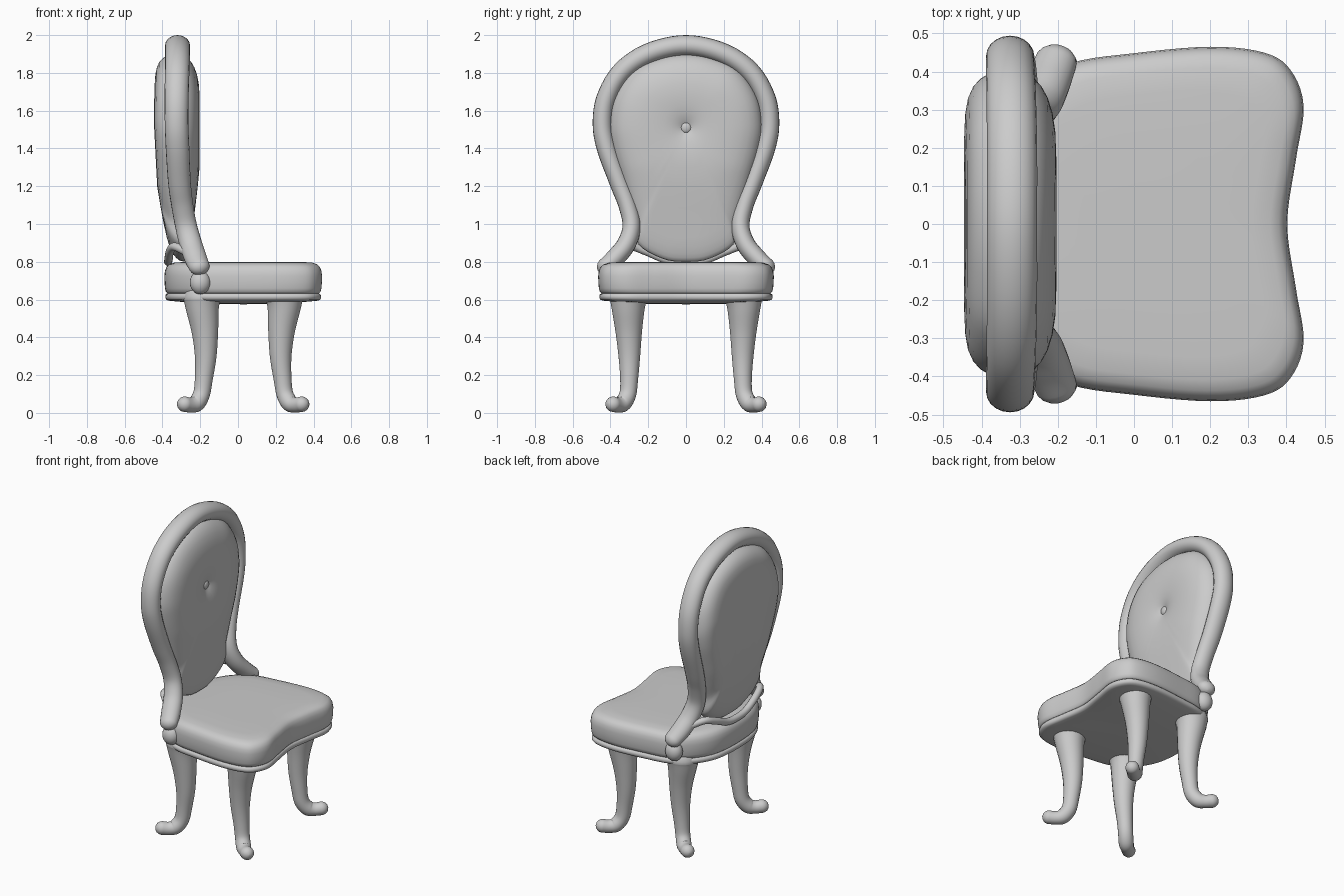
import bpy, bmesh, math
from mathutils import Vector

if "Cube" in bpy.data.objects:
    bpy.data.objects.remove(bpy.data.objects["Cube"])


def spline(pts, steps, closed=False):
    """Catmull-Rom interpolation through points of any dimension."""
    n, out = len(pts), []
    get = (lambda i: pts[i % n]) if closed else (lambda i: pts[max(0, min(n - 1, i))])
    for i in range(n if closed else n - 1):
        p = [get(i + k) for k in (-1, 0, 1, 2)]
        for s in range(steps):
            t = s / steps
            out.append(tuple(0.5 * (2 * b + (c - a) * t + (2 * a - 5 * b + 4 * c - d) * t * t
                             + (3 * b - a - 3 * c + d) * t ** 3) for a, b, c, d in zip(*p)))
    if not closed:
        out.append(tuple(pts[-1]))
    return out


def loft(name, rings):
    """Skin a list of equal-length rings and close both ends."""
    bm = bmesh.new()
    rows = [[bm.verts.new(p) for p in r] for r in rings]
    n = len(rows[0])
    for a, b in zip(rows, rows[1:]):
        for i in range(n):
            j = (i + 1) % n
            bm.faces.new((a[i], a[j], b[j], b[i]))
    bm.faces.new(rows[0])
    bm.faces.new(rows[-1])
    bmesh.ops.recalc_face_normals(bm, faces=bm.faces)
    me = bpy.data.meshes.new(name)
    bm.to_mesh(me)
    bm.free()
    me.shade_smooth()
    ob = bpy.data.objects.new(name, me)
    bpy.context.collection.objects.link(ob)
    return ob


def sweep(name, pts, ref, aspect=1.0, steps=6, sides=20):
    """Round-ended tube through (x, y, z, radius) points."""
    path = spline(pts, steps)
    P = [Vector(p[:3]) for p in path]
    ref, rings = Vector(ref), []

    def ring(c, t, r):
        u = t.cross(ref).normalized()
        v = u.cross(t).normalized()
        ang = [2 * math.pi * k / sides for k in range(sides)]
        return [c + u * r * math.cos(a) + v * r * aspect * math.sin(a) for a in ang]

    last = len(P) - 1
    angles = [math.radians(a) for a in (3, 25, 45, 65, 80)]
    t0, t1 = (P[1] - P[0]).normalized(), (P[-1] - P[-2]).normalized()
    r0, r1 = path[0][3], path[-1][3]
    rings += [ring(P[0] - t0 * r0 * math.cos(a), t0, r0 * math.sin(a)) for a in angles]
    for i in range(last + 1):
        t = (P[min(i + 1, last)] - P[max(i - 1, 0)]).normalized()
        rings.append(ring(P[i], t, path[i][3]))
    rings += [ring(P[-1] + t1 * r1 * math.cos(a), t1, r1 * math.sin(a)) for a in reversed(angles)]
    return loft(name, rings)


def mirrored(half, closed=False):
    """Half path ending on y = 0, completed by its mirror image."""
    return half + [(p[0], -p[1]) + tuple(p[2:]) for p in reversed(half[:-1])]


def lerp_table(table, z):
    for (z0, v0), (z1, v1) in zip(table, table[1:]):
        if z <= z1:
            return v0 + (v1 - v0) * max(0, (z - z0) / (z1 - z0))
    return table[-1][1]


def ball(name, loc, size):
    bpy.ops.mesh.primitive_uv_sphere_add(segments=20, ring_count=12, radius=1, location=loc)
    ob = bpy.context.object
    ob.name, ob.scale = name, size
    ob.data.shade_smooth()


# Seat: top outline, stacked with a profile of (scale, z)
half = [(-0.37, 0.20), (-0.29, 0.34), (-0.17, 0.42), (0.0, 0.448), (0.2, 0.465),
        (0.34, 0.45), (0.41, 0.405), (0.445, 0.31), (0.425, 0.17)]
outline = [(-0.39, 0)] + half + [(0.402, 0)] + [(x, -y) for x, y in reversed(half)]
outline = spline(outline, 5, closed=True)


def stack(name, profile):
    return loft(name, [[(0.03 + (x - 0.03) * s, y * s, z) for x, y in outline]
                       for s, z in profile])


stack("seat_base", [(0.02, 0.575), (0.5, 0.578), (0.85, 0.59), (0.94, 0.594), (0.972, 0.598),
                    (0.985, 0.607), (0.988, 0.616), (0.982, 0.626), (0.965, 0.633), (0.9, 0.636)])
stack("seat_cushion", [(0.9, 0.63), (0.96, 0.632), (0.982, 0.642), (0.992, 0.66), (0.998, 0.69),
                       (1.0, 0.725), (0.992, 0.752), (0.972, 0.773), (0.94, 0.786),
                       (0.88, 0.795), (0.75, 0.799), (0.4, 0.80), (0.02, 0.80)])

# Back frame: one hoop flaring out at both feet
sweep("back_frame", mirrored([
    (-0.205, 0.425, 0.775, 0.046), (-0.225, 0.375, 0.82, 0.050), (-0.25, 0.315, 0.895, 0.050),
    (-0.275, 0.288, 0.99, 0.048), (-0.295, 0.31, 1.10, 0.048), (-0.31, 0.355, 1.22, 0.050),
    (-0.32, 0.42, 1.40, 0.052), (-0.325, 0.442, 1.53, 0.052), (-0.325, 0.42, 1.67, 0.053),
    (-0.322, 0.335, 1.81, 0.054), (-0.32, 0.19, 1.905, 0.055), (-0.32, 0, 1.945, 0.055)]),
    (1, 0, 0), aspect=1.2)

# Back pad: padded front with a button dimple, flatter rear
side = [(0.12, 0.815), (0.25, 0.89), (0.262, 1.0), (0.295, 1.10), (0.345, 1.25), (0.39, 1.4),
        (0.405, 1.53), (0.375, 1.68), (0.28, 1.815), (0.14, 1.88)]
pad = [(0, 0.80)] + side + [(0, 1.90)] + [(-y, z) for y, z in reversed(side)]
pad = spline(pad, 5, closed=True)
SEAM = [(0.8, -0.285), (1.0, -0.29), (1.4, -0.325), (1.9, -0.325)]
FRONT = [(0.8, -0.235), (1.0, -0.232), (1.3, -0.202), (1.7, -0.2), (1.9, -0.21)]
REAR = [(0.8, -0.37), (0.95, -0.388), (1.2, -0.428), (1.55, -0.446), (1.9, -0.438)]


def pad_ring(s, table, power):
    ring = []
    for y, z in pad:
        y, z = y * s, 1.51 + (z - 1.51) * s
        a, b = lerp_table(table, z), lerp_table(SEAM, z)
        x = b + (a - b) * (1 - s ** power) ** 0.5
        if table is FRONT:
            x -= 0.045 * math.exp(-math.hypot(y, z - 1.51) / 0.06)
        ring.append((x, y, z))
    return ring


steps = [0.02, 0.06, 0.12, 0.2, 0.3, 0.45, 0.6, 0.72, 0.82, 0.89, 0.94, 0.97, 0.99, 1.0]
loft("back_pad", [pad_ring(s, FRONT, 5) for s in steps]
     + [pad_ring(s, REAR, 9) for s in reversed(steps[:-1])])
ball("back_button", (-0.236, 0, 1.51), (0.014, 0.028, 0.028))

# Slim rail swooping below the pad at the rear
sweep("rear_rail", mirrored([
    (-0.27, 0.35, 0.85, 0.022), (-0.335, 0.29, 0.88, 0.022), (-0.36, 0.21, 0.855, 0.022),
    (-0.368, 0.1, 0.81, 0.022), (-0.37, 0, 0.80, 0.022)]), (1, 0, 0.3))

# Cabriole legs with feet turned out diagonally, and blocks under the frame ends
for sy, hand in ((1, "left"), (-1, "right")):
    for sx, shift, end in ((1, 0, "front"), (-1, 0.055, "back")):
        leg = [(0.245, 0.305, 0.60, 0.100), (0.243, 0.306, 0.55, 0.088), (0.230, 0.303, 0.43, 0.071),
               (0.226, 0.300, 0.30, 0.058), (0.236, 0.301, 0.18, 0.048), (0.248, 0.308, 0.10, 0.045),
               (0.274, 0.333, 0.052, 0.045), (0.305, 0.360, 0.042, 0.040), (0.337, 0.386, 0.046, 0.041)]
        sweep(f"{end}_{hand}_leg", [(sx * x + shift, sy * y, z, r) for x, y, z, r in leg],
              (-sx, sy, 0))
    ball(f"{hand}_frame_block", (-0.20, sy * 0.41, 0.69), (0.055, 0.048, 0.062))
